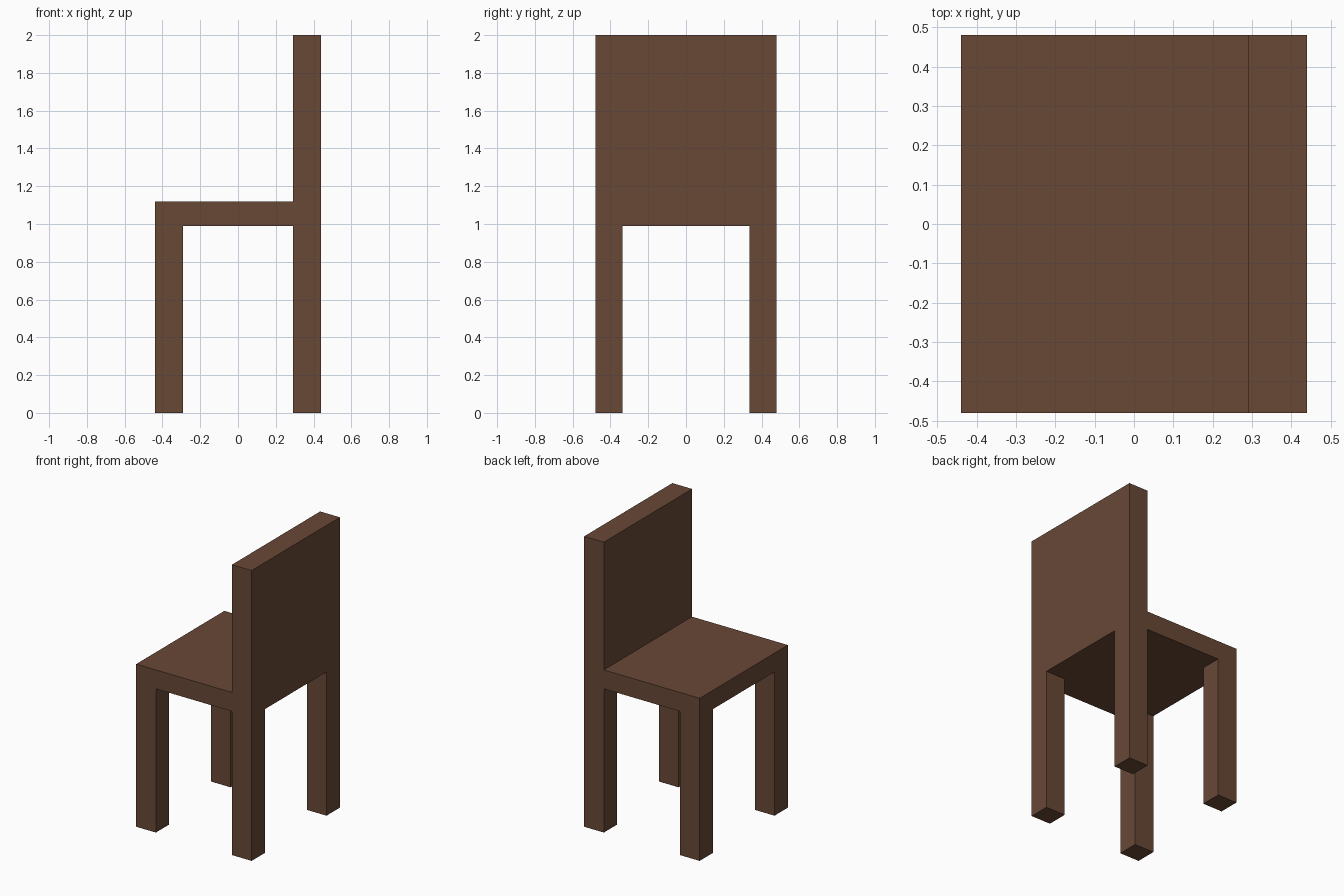
import bpy

if "Cube" in bpy.data.objects:
    bpy.data.objects.remove(bpy.data.objects["Cube"])

wood = bpy.data.materials.new("brown wood")
wood.diffuse_color = (0.138, 0.065, 0.037, 1)
wood.use_nodes = True
wood.node_tree.nodes["Principled BSDF"].inputs["Base Color"].default_value = wood.diffuse_color

X, Y = 0.44, 0.48            # half depth and half width of the chair
LEG_X, LEG_Y = 0.15, 0.145   # leg section, also backrest thickness
SEAT_LOW, SEAT_TOP, TOP = 0.99, 1.12, 2.0


def box(name, lo, hi):
    """Flat-faced box between two corners."""
    centre = [(a + b) / 2 for a, b in zip(lo, hi)]
    bpy.ops.mesh.primitive_cube_add(size=1, location=centre)
    ob = bpy.context.object
    ob.name = name
    ob.scale = [b - a for a, b in zip(lo, hi)]
    bpy.ops.object.transform_apply(location=False, rotation=False, scale=True)
    ob.data.materials.append(wood)
    return ob


# Seat, ending against the backrest
box("seat", (-X, -Y, SEAT_LOW), (X - LEG_X, Y, SEAT_TOP))

# Backrest, flush with the rear legs
box("backrest", (X - LEG_X, -Y, SEAT_LOW), (X, Y, TOP))

# Four square legs
for xname, x0 in (("seat_side", -X), ("backrest_side", X - LEG_X)):
    for yname, y0 in (("near", -Y), ("far", Y - LEG_Y)):
        box(f"{xname}_{yname}_leg", (x0, y0, 0), (x0 + LEG_X, y0 + LEG_Y, SEAT_LOW))
